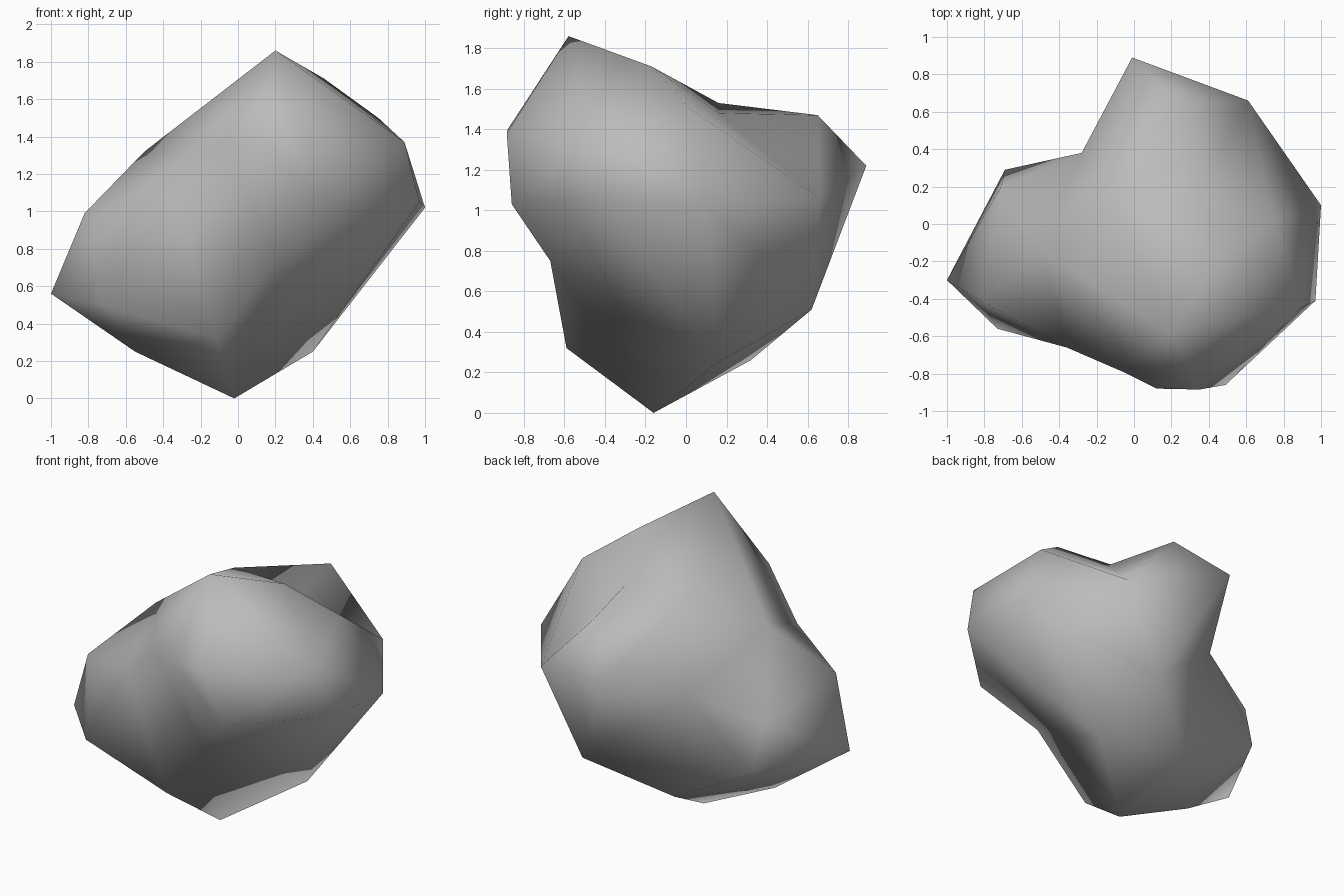
import bpy, bmesh
from mathutils import Vector

# Stone corners, grouped by region
corners = [
    # crown and top ridge
    (0.20, -0.58, 1.86), (0.46, -0.17, 1.71), (0.75, 0.02, 1.50),
    (-0.14, 0.16, 1.53), (0.34, 0.16, 1.48), (-0.50, -0.15, 1.32),
    # back lobe
    (0.23, 0.65, 1.47), (-0.01, 0.89, 1.22), (0.61, 0.66, 1.06),
    (0.33, 0.62, 0.51), (-0.28, 0.38, 1.00),
    # right flank
    (1.00, 0.10, 1.02), (0.97, -0.41, 1.05), (0.89, -0.45, 1.37),
    # front bulge
    (0.49, -0.86, 1.03), (0.35, -0.885, 1.38), (0.12, -0.88, 1.40),
    (-0.06, -0.79, 1.37), (0.20, -0.67, 0.75), (-0.36, -0.66, 1.10),
    # left lobe
    (-1.00, -0.30, 0.56), (-0.82, -0.41, 0.99), (-0.73, -0.56, 0.50),
    (-0.69, 0.29, 0.55), (-0.71, 0.20, 0.85),
    # underside
    (-0.02, -0.16, 0.00), (-0.11, -0.59, 0.32), (-0.55, -0.15, 0.25),
    (-0.14, 0.32, 0.26), (0.40, 0.16, 0.25),
]
core = Vector((0.0, -0.05, 0.9))

# Skin the corners on a unit ball, then push each out to its real place
bm = bmesh.new()
place = {}
for c in corners:
    p = Vector(c)
    place[bm.verts.new((p - core).normalized())] = p
bmesh.ops.convex_hull(bm, input=bm.verts[:])
for v, p in place.items():
    v.co = p
bmesh.ops.recalc_face_normals(bm, faces=bm.faces[:])
for f in bm.faces:
    f.smooth = True

mesh = bpy.data.meshes.new("rock")
bm.to_mesh(mesh)
bm.free()
rock = bpy.data.objects.new("rock", mesh)
bpy.context.collection.objects.link(rock)

# Plain stone colour
grey = bpy.data.materials.new("stone_grey")
grey.diffuse_color = (0.5, 0.5, 0.5, 1)
mesh.materials.append(grey)
